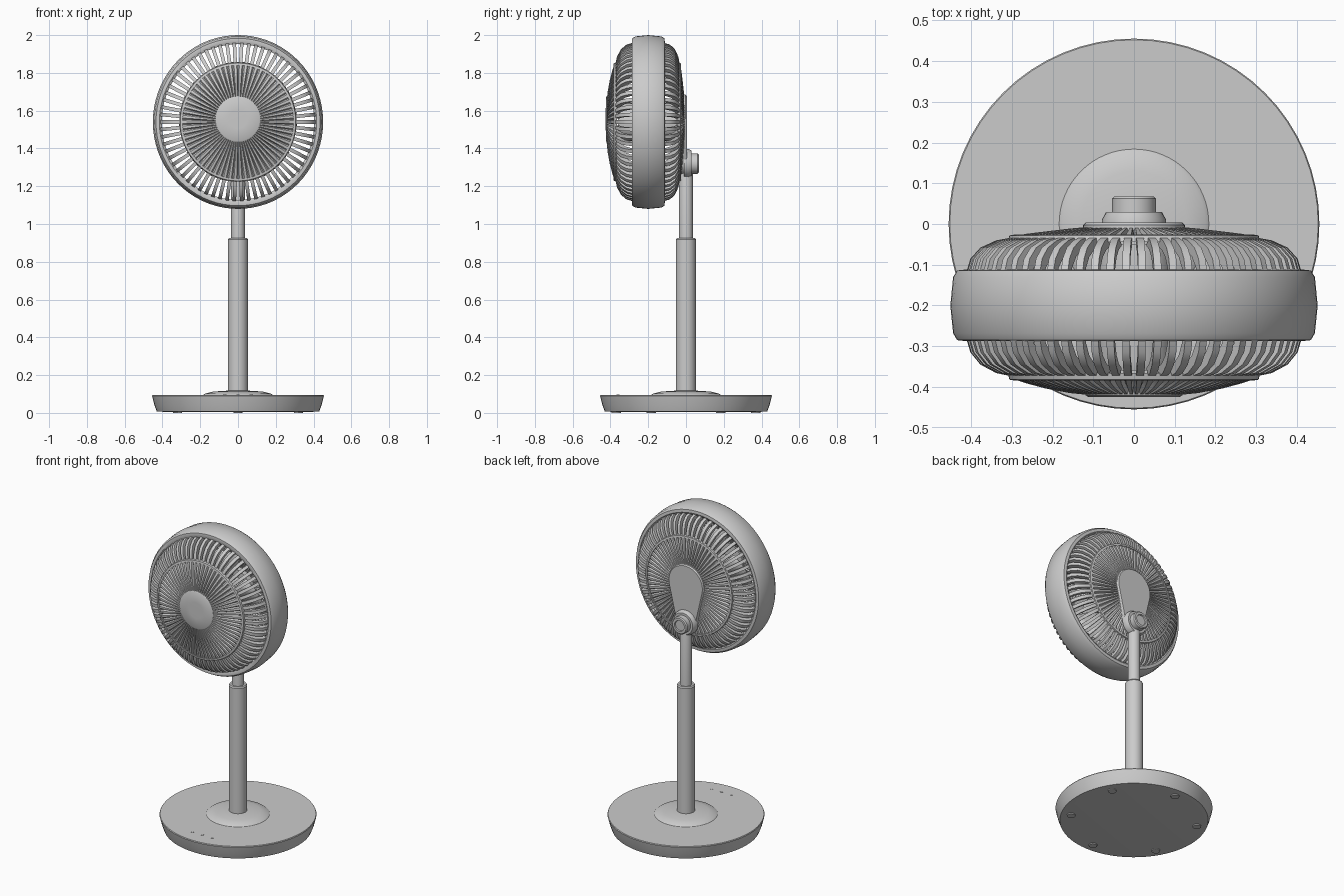
import bpy, bmesh, math
from mathutils import Vector

if "Cube" in bpy.data.objects:
    bpy.data.objects.remove(bpy.data.objects["Cube"])

ZC = 1.54          # height of the fan axis
SX = 0.98          # head is very slightly narrower than tall
RIBS = 66

grey = bpy.data.materials.new("light grey plastic")
grey.diffuse_color = (0.6, 0.6, 0.6, 1)
grey.use_nodes = True
grey.node_tree.nodes["Principled BSDF"].inputs["Base Color"].default_value = grey.diffuse_color


def finish(bm, name, angle=35):
    bmesh.ops.recalc_face_normals(bm, faces=bm.faces)
    me = bpy.data.meshes.new(name)
    bm.to_mesh(me)
    bm.free()
    ob = bpy.data.objects.new(name, me)
    bpy.context.collection.objects.link(ob)
    me.materials.append(grey)
    bpy.ops.object.select_all(action='DESELECT')
    ob.select_set(True)
    bpy.context.view_layer.objects.active = ob
    bpy.ops.object.shade_smooth_by_angle(angle=math.radians(angle))
    return ob


def upright(r, h, a):
    return Vector((r * math.sin(a), -r * math.cos(a), h))


def head(r, y, a):
    return Vector((SX * r * math.sin(a), y, ZC + r * math.cos(a)))


def lathe(name, profile, place=upright, n=64, loop=False):
    """Revolve (radius, height) points; open profiles get end caps."""
    bm = bmesh.new()
    rows = [[bm.verts.new(place(r, h, 2 * math.pi * i / n)) for i in range(n)]
            for r, h in profile]
    pairs = list(zip(rows, rows[1:])) + ([(rows[-1], rows[0])] if loop else [])
    for p, q in pairs:
        for i in range(n):
            j = (i + 1) % n
            bm.faces.new((p[i], p[j], q[j], q[i]))
    if not loop:
        bm.faces.new(rows[0])
        bm.faces.new(rows[-1])
    return finish(bm, name)


def knob(r, y, a, z=1.32):
    return Vector((r * math.sin(a), y, z + r * math.cos(a)))


# Base, with a low collar, feet and button dots
lathe("base", [(0.40, 0.006), (0.43, 0.008), (0.442, 0.04), (0.455, 0.09), (0.452, 0.095)])
lathe("base_collar", [(0.185, 0.094), (0.175, 0.102), (0.13, 0.113), (0.05, 0.118)])
for k in range(6):
    a = k * math.pi / 3
    lathe("foot", [(0.025, 0.0), (0.025, 0.012)],
          lambda r, h, t, a=a: upright(r, h, t) + upright(0.37, 0, a), 16)
for k in (-1, 0, 1):
    lathe("button", [(0.009, 0.093), (0.008, 0.097)],
          lambda r, h, t, k=k: upright(r, h, t) + Vector((0.07 * k, -0.36, 0)), 12)

# Telescopic pole
lathe("lower_pole", [(0.053, 0.1), (0.053, 0.918), (0.048, 0.925)], n=32)
lathe("upper_pole", [(0.036, 0.9), (0.036, 1.30), (0.025, 1.34)], n=32)

# Tilt joint behind the head
lathe("tilt_joint", [(0.078, -0.01), (0.078, 0.012), (0.068, 0.03)], knob, 32)
lathe("tilt_knob", [(0.054, 0.025), (0.054, 0.062), (0.048, 0.068), (0.034, 0.068),
                    (0.032, 0.060)], knob, 32)

# Teardrop cover joining the motor to the joint
bm = bmesh.new()
for y, s in ((-0.05, 1.0), (-0.003, 1.0), (0.004, 0.95)):
    for z, rad in ((1.56, 0.125), (1.33, 0.07)):
        for i in range(40):
            bm.verts.new(knob(rad * s, y, math.pi * i / 20, z))
bmesh.ops.convex_hull(bm, input=bm.verts)
finish(bm, "motor_cover")

# Wide outer band of the head
lathe("outer_band", [(0.412, -0.28), (0.425, -0.287), (0.443, -0.285), (0.453, -0.268),
                     (0.46, -0.20), (0.453, -0.13), (0.443, -0.114), (0.425, -0.112),
                     (0.412, -0.12)], head, 72, True)

# Grille silhouettes: (radius, y) from the middle outwards
FRONT = [(0.10, -0.421), (0.16, -0.415), (0.22, -0.404), (0.27, -0.391), (0.31, -0.378)]
BACK = [(0.10, -0.006), (0.16, -0.011), (0.22, -0.018), (0.27, -0.024), (0.31, -0.032)]
FRONT_EDGE = [(0.30, -0.375), (0.345, -0.366), (0.385, -0.345), (0.41, -0.315), (0.422, -0.275)]
BACK_EDGE = [(0.30, -0.032), (0.345, -0.04), (0.385, -0.058), (0.41, -0.085), (0.422, -0.125)]


def pleated_disc(name, profile, out):
    """Closely packed radial ribs fused into one ridged dish."""
    bm = bmesh.new()
    n = RIBS * 4
    rows = []
    for k, (r, y) in enumerate(profile):
        depth = 0 if k in (0, len(profile) - 1) else 0.012
        rows.append([bm.verts.new(head(r, y - out * depth * (i % 4 == 0),
                                       2 * math.pi * i / n)) for i in range(n)])
    for p, q in zip(rows, rows[1:]):
        for i in range(n):
            j = (i + 1) % n
            bm.faces.new((p[i], p[j], q[j], q[i]))
    finish(bm, name, 25)


def open_ribs(name, path, out):
    """Separate bars bridging the dish to the outer band."""
    bm = bmesh.new()
    for k in range(RIBS):
        a = 2 * math.pi * (k + 0.5) / RIBS
        prev = None
        for r, y in path:
            w = 0.0095 / r
            ring = [bm.verts.new(head(r - d * 0.6, y - out * d * 0.8, a + s * w))
                    for d, s in ((0, -1), (0, 1), (0.028, 1), (0.028, -1))]
            if prev:
                for i in range(4):
                    j = (i + 1) % 4
                    bm.faces.new((prev[i], prev[j], ring[j], ring[i]))
            else:
                bm.faces.new(ring)
            prev = ring
        bm.faces.new(prev)
    finish(bm, name)


for side, disc, edge, out in (("front", FRONT, FRONT_EDGE, -1), ("back", BACK, BACK_EDGE, 1)):
    pleated_disc(side + "_grille_dish", disc, out)
    open_ribs(side + "_grille_ribs", edge, out)
    # Raised hoop where the dish meets the open ribs
    y = disc[-1][1]
    lathe(side + "_grille_hoop", [(0.298, y - out * 0.012), (0.300, y + out * 0.006),
                                  (0.312, y + out * 0.004), (0.316, y - out * 0.012)],
          head, 72, True)

# Smooth round cap in the middle of the front grille
lathe("front_cap", [(0.122, -0.405), (0.122, -0.420), (0.115, -0.424), (0.05, -0.425)],
      lambda r, y, a: head(r, y, a) + Vector((0, 0, 0.015)), 48)

# Motor and blades inside the grille
lathe("motor", [(0.09, -0.36), (0.1, -0.33), (0.1, -0.04)], head, 32)
bm = bmesh.new()
for b in range(5):
    rows = []
    for r in (0.08, 0.16, 0.24, 0.32):
        rows.append([bm.verts.new(head(r, -0.2 + 0.05 * t, 2 * math.pi * b / 5 + 0.42 * t))
                     for t in (-1, -0.33, 0.33, 1)])
    for p, q in zip(rows, rows[1:]):
        for i in range(3):
            bm.faces.new((p[i], p[i + 1], q[i + 1], q[i]))
blades = finish(bm, "fan_blades")
blades.modifiers.new("thickness", 'SOLIDIFY').thickness = 0.006
